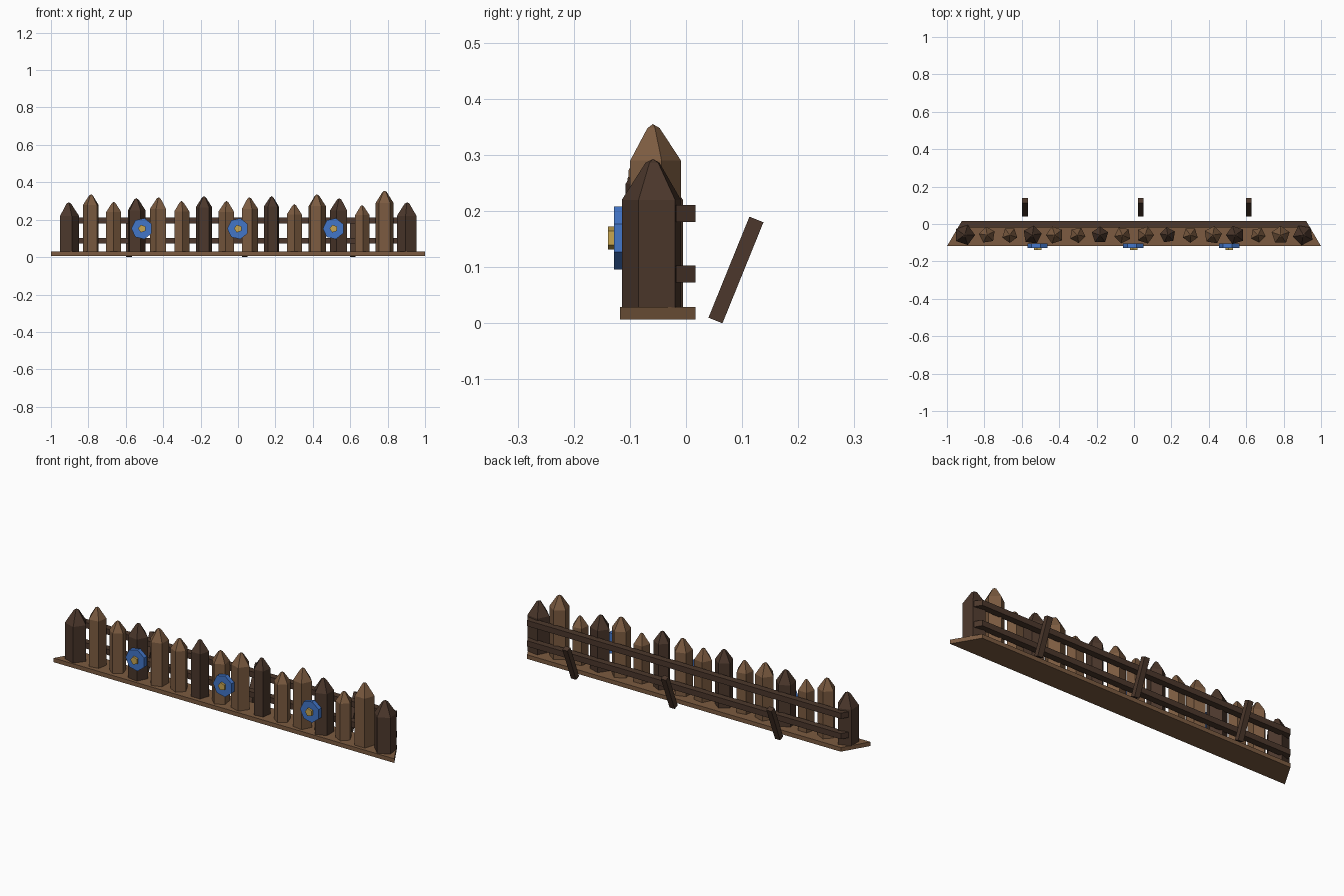
import bpy, bmesh
from math import sin, cos, radians, tau
from mathutils import Vector

old = bpy.data.objects.get("Cube")
if old:
    bpy.data.objects.remove(old, do_unlink=True)


def material(name, rgb):
    m = bpy.data.materials.new(name)
    m.use_nodes = True
    colour = (*rgb, 1)
    m.diffuse_color = colour
    m.node_tree.nodes["Principled BSDF"].inputs["Base Color"].default_value = colour
    return m


LIGHT = material("light_wood", (0.20, 0.105, 0.052))
DARK = material("dark_wood", (0.072, 0.039, 0.025))
BLUE = material("blue_paint", (0.055, 0.18, 0.58))
GOLD = material("gold_paint", (0.58, 0.38, 0.08))


def loft(name, rings, mat, tip=None):
    """Join rings of points into a closed solid, with an optional tip."""
    bm = bmesh.new()
    loops = [[bm.verts.new(p) for p in ring] for ring in rings]
    n = len(loops[0])
    for a, b in zip(loops, loops[1:]):
        for i in range(n):
            j = (i + 1) % n
            bm.faces.new((a[i], a[j], b[j], b[i]))
    bm.faces.new(loops[0][::-1])
    if tip is None:
        bm.faces.new(loops[-1])
    else:
        t = bm.verts.new(tip)
        for i in range(n):
            bm.faces.new((loops[-1][i], loops[-1][(i + 1) % n], t))
    bmesh.ops.recalc_face_normals(bm, faces=bm.faces)
    mesh = bpy.data.meshes.new(name)
    bm.to_mesh(mesh)
    bm.free()
    mesh.materials.append(mat)
    obj = bpy.data.objects.new(name, mesh)
    bpy.context.collection.objects.link(obj)
    return obj


def polygon(sides, radius, turn=0):
    return [(radius * cos(turn + tau * i / sides), radius * sin(turn + tau * i / sides))
            for i in range(sides)]


def mitred_board(name, y0, y1, z0, z1, mat):
    """Board whose ends are cut at a slant, longer toward the front."""
    def half(y):
        return 0.92 + (0.017 - y) * 0.59
    outline = [(-half(y0), y0), (half(y0), y0), (half(y1), y1), (-half(y1), y1)]
    loft(name, [[(x, y, z) for x, y in outline] for z in (z0, z1)], mat)


# Ground board and the two back rails
mitred_board("base_board", -0.118, 0.017, 0.007, 0.029, LIGHT)
mitred_board("lower_rail", -0.018, 0.017, 0.073, 0.103, DARK)
mitred_board("upper_rail", -0.018, 0.017, 0.181, 0.211, DARK)

# Sharpened five-sided stakes, every third one dark
tops = [.293, .336, .296, .315, .32, .30, .326, .30,
        .32, .326, .283, .336, .315, .278, .355, .293]
radii = [.056, .045, .042, .051, .048, .043, .046, .045,
         .048, .043, .042, .049, .051, .041, .05, .056]
STAKE_Y = -0.059
for i, (top, r) in enumerate(zip(tops, radii)):
    x = -0.906 + i * 0.1207
    profile = [(r, 0.028), (r, top - 1.3 * r), (0.24 * r, top - 0.007)]
    rings = [[(x + px, STAKE_Y + py, z) for px, py in polygon(5, s, radians(27 * i))]
             for s, z in profile]
    loft(f"stake_{i + 1}", rings, DARK if i % 3 == 0 else LIGHT, (x, STAKE_Y, top))

# Round shields with a raised boss on the front
for i, x in enumerate((-0.513, 0, 0.511)):
    def disc(name, sides, r, back, front, mat):
        loft(name, [[(x - px, y, 0.152 + pz) for px, pz in polygon(sides, r)]
                    for y in (back, front)], mat)
    disc(f"shield_{i + 1}", 7, 0.0575, -0.105, -0.128, BLUE)
    disc(f"shield_boss_{i + 1}", 5, 0.0215, -0.120, -0.139, GOLD)

# Leaning braces behind the fence
brace = [(0.040, 0.010), (0.065, 0), (0.138, 0.180), (0.113, 0.190)]
for i, x in enumerate((-0.583, 0.036, 0.614)):
    loft(f"brace_{i + 1}", [[(x + side, y, z) for y, z in brace]
                            for side in (-0.015, 0.015)], DARK)
